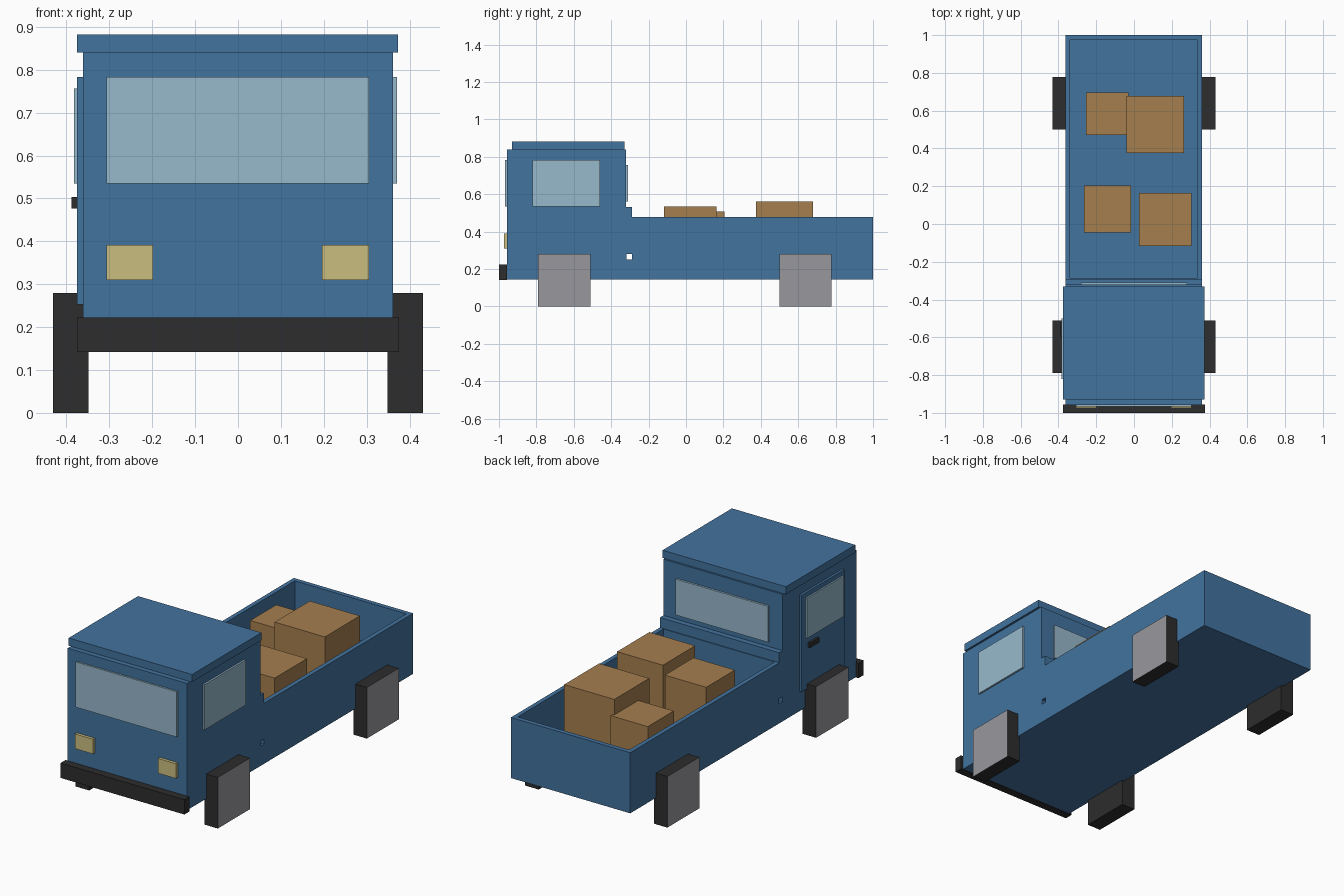
import bpy
import bmesh

cube = bpy.data.objects.get("Cube")
if cube:
    bpy.data.objects.remove(cube, do_unlink=True)


def material(name, rgb):
    """Flat material from 0-255 sRGB, stored as linear values."""
    lin = [((c / 255 + 0.055) / 1.055) ** 2.4 for c in rgb]
    mat = bpy.data.materials.new(name)
    mat.use_nodes = True
    mat.diffuse_color = (*lin, 1)
    bsdf = mat.node_tree.nodes["Principled BSDF"]
    bsdf.inputs["Base Color"].default_value = (*lin, 1)
    bsdf.inputs["Roughness"].default_value = 0.8
    return mat


BLUE = material("blue_paint", (66, 115, 159))
GLASS = material("pale_glass", (151, 185, 203))
YELLOW = material("headlight_yellow", (202, 190, 128))
BLACK = material("black_rubber", (45, 45, 46))
GREY = material("wheel_grey", (153, 151, 156))
CARD = material("cardboard", (165, 127, 79))


def add_object(name, bm, *mats):
    bmesh.ops.recalc_face_normals(bm, faces=bm.faces)
    mesh = bpy.data.meshes.new(name)
    bm.to_mesh(mesh)
    bm.free()
    for m in mats:
        mesh.materials.append(m)
    obj = bpy.data.objects.new(name, mesh)
    bpy.context.collection.objects.link(obj)
    return obj


def box(name, x, y, z, *mats):
    """Box from (min, max) ranges on each axis."""
    bm = bmesh.new()
    bmesh.ops.create_cube(bm, size=1)
    for v in bm.verts:
        v.co = [r[0] if c < 0 else r[1] for c, r in zip(v.co, (x, y, z))]
    return add_object(name, bm, *mats)


def cut(target, cutter):
    cutter.hide_render = True
    mod = target.modifiers.new("cut", 'BOOLEAN')
    mod.operation = 'DIFFERENCE'
    mod.solver = 'EXACT'
    mod.object = cutter
    bpy.context.view_layer.objects.active = target
    bpy.ops.object.modifier_apply(modifier=mod.name)
    bpy.data.objects.remove(cutter, do_unlink=True)


# Body: side profile (y, z) extruded across the width
profile = [(-0.957, 0.145), (1, 0.145), (1, 0.477), (-0.29, 0.477),
           (-0.29, 0.532), (-0.32, 0.532), (-0.32, 0.84), (-0.957, 0.84)]
bm = bmesh.new()
side = bm.faces.new([bm.verts.new((-0.362, y, z)) for y, z in profile])
ext = bmesh.ops.extrude_face_region(bm, geom=[side])
bmesh.ops.translate(bm, vec=(0.723, 0, 0),
                    verts=[g for g in ext["geom"] if isinstance(g, bmesh.types.BMVert)])
body = add_object("truck_body", bm, BLUE)

# Hollow cargo bed and the small square passage behind the cab
cut(body, box("bed_cutter", (-0.338, 0.337), (-0.285, 0.975), (0.255, 0.6), BLUE))
cut(body, box("passage_cutter", (-0.6, 0.6), (-0.317, -0.289), (0.252, 0.28), BLUE))

# Roof, door and handle
box("roof", (-0.375, 0.373), (-0.93, -0.33), (0.84, 0.882), BLUE)
box("door", (-0.375, -0.36), (-0.836, -0.465), (0.253, 0.783), BLUE)
box("door_handle", (-0.388, -0.374), (-0.60, -0.52), (0.477, 0.504), BLACK)

# Windows
box("windshield", (-0.307, 0.305), (-0.967, -0.955), (0.535, 0.783), GLASS)
box("rear_window", (-0.28, 0.28), (-0.322, -0.309), (0.56, 0.757), GLASS)
box("left_window", (0.36, 0.371), (-0.82, -0.46), (0.535, 0.783), GLASS)
box("door_window", (-0.383, -0.374), (-0.82, -0.50), (0.535, 0.757), GLASS)

# Bumper and headlights
box("front_bumper", (-0.376, 0.375), (-1, -0.956), (0.142, 0.223), BLACK)
for name, x in (("right", (-0.307, -0.198)), ("left", (0.196, 0.305))):
    box(name + "_headlight", x, (-0.973, -0.955), (0.31, 0.391), YELLOW)

# Wheels with grey outer faces
for end, y in (("front", (-0.79, -0.511)), ("rear", (0.5, 0.777))):
    for name, s in (("right", -1), ("left", 1)):
        x = sorted((s * 0.349, s * 0.431))
        wheel = box(f"{end}_{name}_wheel", x, y, (0, 0.28), BLACK, GREY)
        for f in wheel.data.polygons:
            f.material_index = int(f.normal.x * s > 0.5)

# Cardboard boxes on the bed floor
crates = [((-0.04, 0.264), (0.375, 0.678), 0.56),
          ((-0.255, -0.03), (0.47, 0.695), 0.475),
          ((0.026, 0.304), (-0.117, 0.163), 0.533),
          ((-0.266, -0.015), (-0.044, 0.205), 0.506)]
for i, (x, y, top) in enumerate(crates, 1):
    box(f"cargo_box_{i}", x, y, (0.254, top), CARD)
